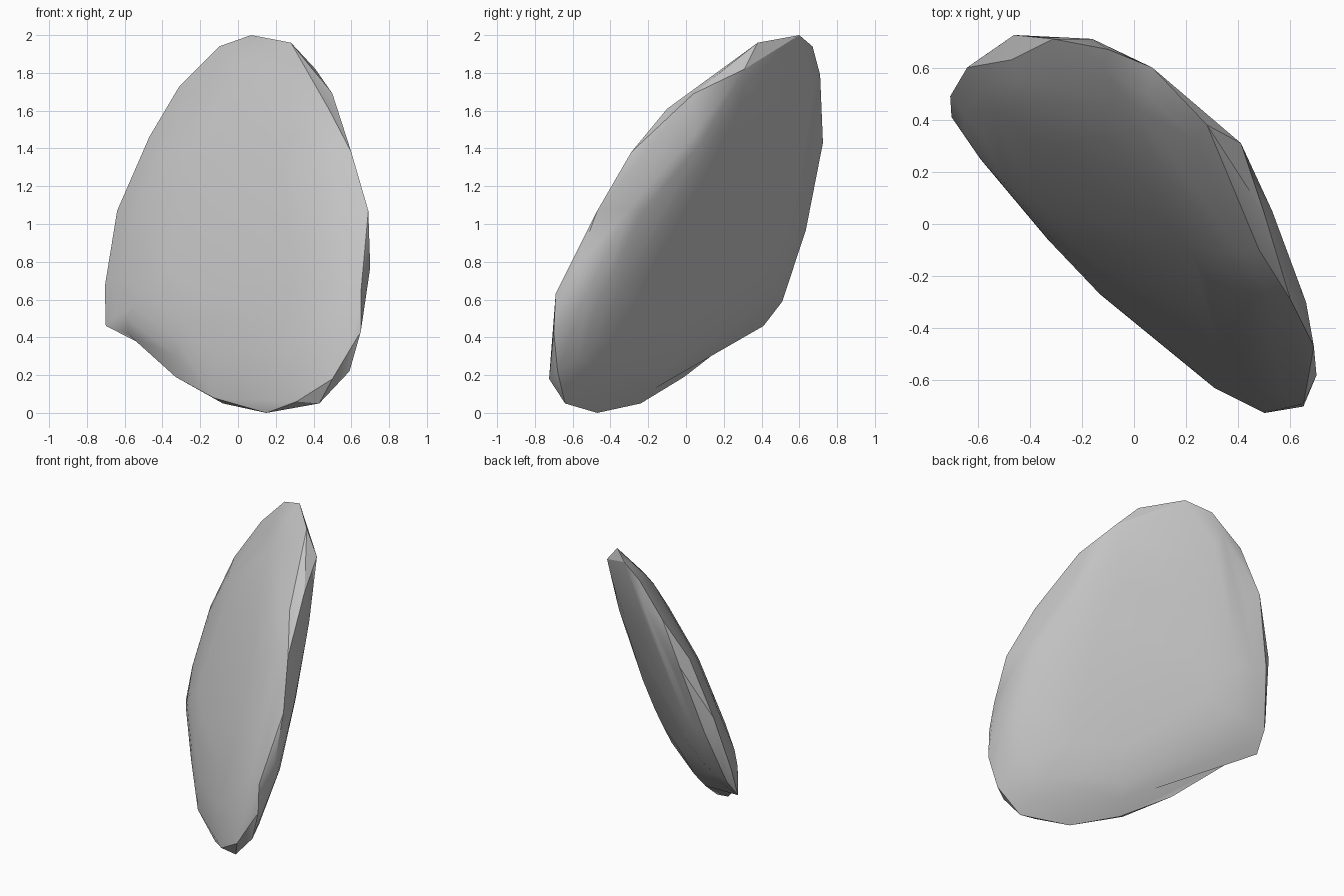
import bpy, bmesh, math
from mathutils import Vector

cube = bpy.data.objects.get("Cube")
if cube:
    bpy.data.objects.remove(cube, do_unlink=True)

# Chipped rim of the slab, clockwise from the top
RIM = [
    (.07, .60, 2.0), (.28, .38, 1.96), (.41, .31, 1.82), (.50, .04, 1.69),
    (.48, -.10, 1.61), (.53, .05, 1.48), (.60, -.29, 1.38), (.66, -.30, 1.08),
    (.69, -.47, 1.07), (.70, -.58, .77), (.675, -.53, .62), (.65, -.69, .63),
    (.65, -.70, .43), (.59, -.68, .22), (.50, -.725, .18), (.43, -.64, .05),
    (.31, -.63, .06), (.15, -.47, 0), (-.08, -.24, .05), (-.13, -.27, .08),
    (-.33, -.01, .19), (-.33, -.06, .30), (-.60, .28, .37), (-.59, .25, .50),
    (-.70, .41, .46), (-.705, .49, .67), (-.68, .51, .59),
    (-.64, .60, 1.07), (-.59, .635, .97), (-.47, .63, 1.46), (-.46, .725, 1.43),
    (-.31, .71, 1.73), (-.16, .71, 1.79), (-.10, .67, 1.94), (.05, .50, 1.94),
]
CENTRE = Vector((.07, .09, .99))
NORMAL = Vector((.616, .705, -.352)).normalized()
# Side of the slab, height of its dome, fullness near the rim, slimming upwards
DOMES = [(-1, .155, 3, 0), (1, .105, 4, .05)]

# Two shallow domes rise from the rim
bm = bmesh.new()
for p in map(Vector, RIM):
    bm.verts.new(p)
    for side, thick, power, slim in DOMES:
        for s in (.9, .78, .55, .3):
            q = CENTRE.lerp(p, s)
            rise = side * (thick - slim * (q.z - CENTRE.z))
            bm.verts.new(q + NORMAL * rise * (1 - s ** power))

hull = bmesh.ops.convex_hull(bm, input=bm.verts[:])
spare = {g for k in ("geom_interior", "geom_unused") for g in hull[k]
         if isinstance(g, bmesh.types.BMVert)}
bmesh.ops.delete(bm, geom=list(spare), context='VERTS')
bmesh.ops.delete(bm, geom=[v for v in bm.verts if not v.link_faces], context='VERTS')

# Small notch in the lower edge
notch = Vector((-.60, .28, .37))
min(bm.verts, key=lambda v: (v.co - notch).length).co = (-.58, .28, .415)

bmesh.ops.recalc_face_normals(bm, faces=bm.faces[:])
mesh = bpy.data.meshes.new("stone_slab")
bm.to_mesh(mesh)
bm.free()
slab = bpy.data.objects.new("stone_slab", mesh)
bpy.context.collection.objects.link(slab)

# Plain stone colour
grey = bpy.data.materials.new("stone_grey")
grey.use_nodes = True
colour = (.55, .55, .55, 1)
grey.diffuse_color = colour
grey.node_tree.nodes["Principled BSDF"].inputs["Base Color"].default_value = colour
mesh.materials.append(grey)

# Smooth faces, crisp rim
bpy.ops.object.select_all(action='DESELECT')
slab.select_set(True)
bpy.context.view_layer.objects.active = slab
bpy.ops.object.shade_smooth_by_angle(angle=math.radians(30))
